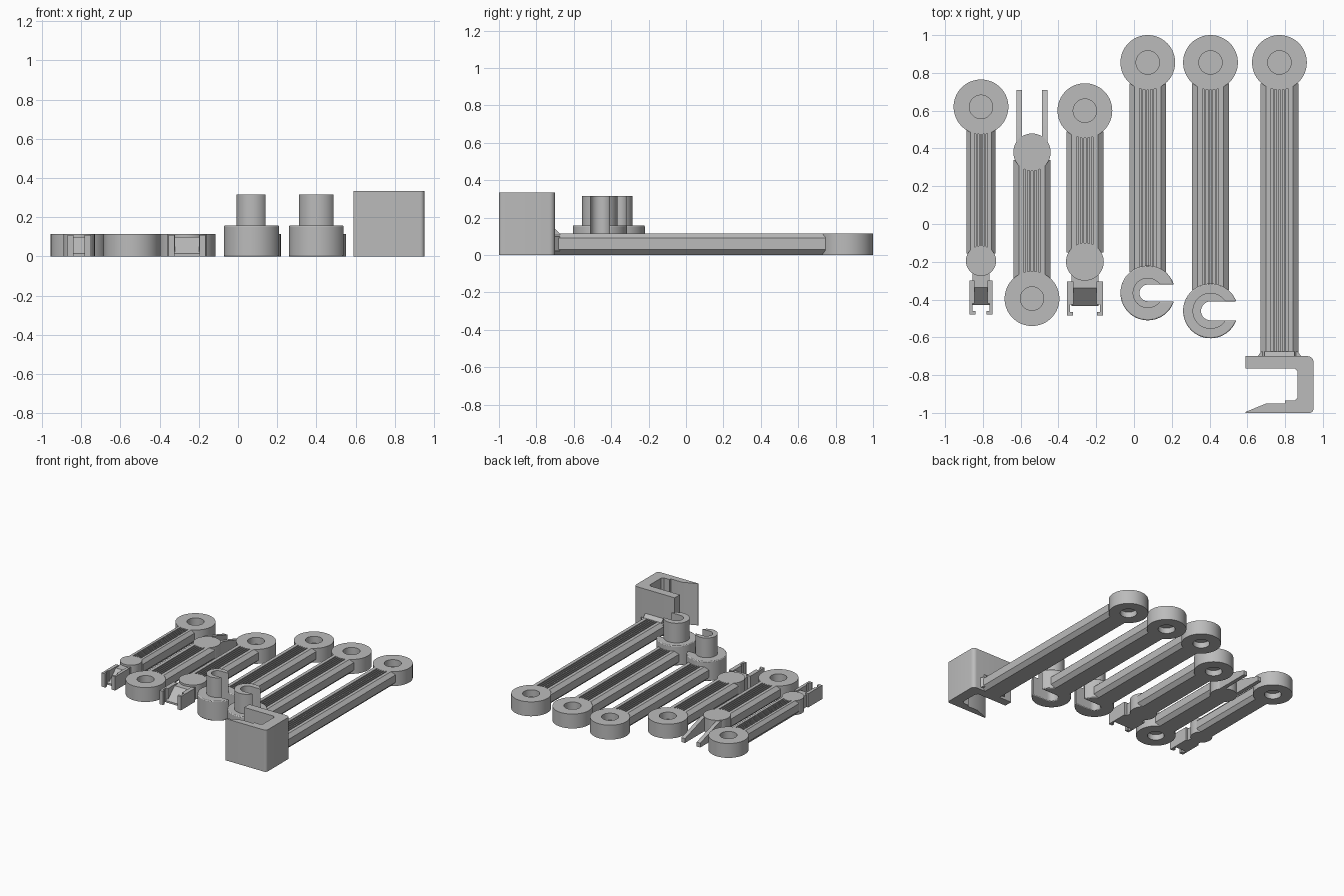
import bpy, bmesh, math
from mathutils import Vector

cube = bpy.data.objects.get("Cube")
if cube:
    bpy.data.objects.remove(cube, do_unlink=True)

grey = bpy.data.materials.new("plain_grey")
grey.use_nodes = True
COLOUR = (0.5, 0.5, 0.5, 1)
grey.diffuse_color = COLOUR
grey.node_tree.nodes["Principled BSDF"].inputs["Base Color"].default_value = COLOUR

TOP = 0.115      # height of the flat arms
RING = 0.145     # radius of the big end rings


def prism(name, points, low, high, axis="z", bevel=0):
    """Extrude a 2D outline along an axis."""
    place = {"x": lambda a, b, c: (c, a, b),
             "y": lambda a, b, c: (a, c, b),
             "z": lambda a, b, c: (a, b, c)}[axis]
    bm = bmesh.new()
    face = bm.faces.new([bm.verts.new(place(a, b, low)) for a, b in points])
    moved = bmesh.ops.extrude_face_region(bm, geom=[face])["geom"]
    step = Vector(place(0, 0, high - low))
    bmesh.ops.translate(bm, vec=step, verts=[g for g in moved if isinstance(g, bmesh.types.BMVert)])
    bmesh.ops.recalc_face_normals(bm, faces=bm.faces)
    mesh = bpy.data.meshes.new(name)
    bm.to_mesh(mesh)
    bm.free()
    return finish(name, mesh, bevel)


def finish(name, mesh, bevel=0):
    obj = bpy.data.objects.new(name, mesh)
    bpy.context.collection.objects.link(obj)
    mesh.materials.append(grey)
    if bevel:
        mod = obj.modifiers.new("soft_edge", "BEVEL")
        mod.width, mod.segments = bevel, 2
        mod.limit_method, mod.angle_limit = "ANGLE", math.radians(40)
    bpy.ops.object.select_all(action="DESELECT")
    obj.select_set(True)
    bpy.context.view_layer.objects.active = obj
    bpy.ops.object.shade_smooth_by_angle(angle=math.radians(30))
    return obj


def arc(cx, cy, r, start, end, n):
    return [(cx + r * math.cos(start + (end - start) * i / n),
             cy + r * math.sin(start + (end - start) * i / n)) for i in range(n + 1)]


def ring(name, x, y):
    """Thick disc with a round socket in both faces."""
    hole, web = 0.062, (0.045, 0.06)
    profile = [(0, web[1]), (hole, web[1]), (hole, TOP), (RING, TOP),
               (RING, 0), (hole, 0), (hole, web[0]), (0, web[0])]
    bm = bmesh.new()
    verts = [bm.verts.new((r, 0, z)) for r, z in profile]
    edges = [bm.edges.new(pair) for pair in zip(verts, verts[1:])]
    bmesh.ops.spin(bm, geom=verts + edges, cent=(0, 0, 0), axis=(0, 0, 1),
                   angle=math.tau, steps=64)
    bmesh.ops.remove_doubles(bm, verts=bm.verts, dist=0.0001)
    bmesh.ops.recalc_face_normals(bm, faces=bm.faces)
    bmesh.ops.translate(bm, vec=(x, y, 0), verts=bm.verts)
    mesh = bpy.data.meshes.new(name)
    bm.to_mesh(mesh)
    bm.free()
    return finish(name, mesh)


def arm(name, x, y0, y1, half):
    """Bevelled bar with fine grooves along its top."""
    top, base = half * 0.72, half * 0.7
    section = [(x - base, 0), (x - half, 0.03), (x - half, 0.09), (x - top, TOP)]
    count, span = 5, half
    pitch = span / count
    for i in range(count):
        left = x - span / 2 + pitch * (i + 0.25)
        right = left + pitch / 2
        section += [(left, TOP), (left, TOP - 0.012), (right, TOP - 0.012), (right, TOP)]
    section += [(x + top, TOP), (x + half, 0.09), (x + half, 0.03), (x + base, 0)]
    return prism(name, section, y0, y1, "y")


def disc(name, x, y, r):
    return prism(name, arc(x, y, r, 0, math.tau, 48)[:-1], 0, TOP)


def open_collar(name, x, y, r, slot, low, high, bevel=0):
    """C shaped collar with a round-ended slot open towards +x."""
    a = math.asin(slot / r)
    outer = arc(x, y, r, a, math.tau - a, 56)
    inner = arc(x, y, slot, math.pi * 1.5, math.pi / 2, 16)
    return prism(name, outer + inner, low, high, "z", bevel)


def snap_clip(name, x, y, half):
    """Ramped block between two hooked prongs."""
    neck = half * 0.75
    prism(name + "_ramp", [(y, 0), (y, 0.1), (y - 0.14, 0.1), (y - 0.235, 0.015), (y - 0.235, 0)],
          x - neck, x + neck, "x")
    for side, word in ((-1, "right"), (1, "left")):
        outline = [(half, -0.105), (half, -0.285), (half - 0.032, -0.285), (half - 0.032, -0.265),
                   (half - 0.016, -0.265), (half - 0.016, -0.225), (neck - 0.01, -0.225),
                   (neck - 0.01, -0.105)]
        prism(f"{name}_{word}_prong", [(x + side * a, y + b) for a, b in outline], 0, TOP - 0.005)


# Two arms that end in a snap clip
for name, x, ring_y, disc_y, half, clip in (("narrow_clip_arm", -0.81, 0.62, -0.195, 0.078, 0.06),
                                            ("wide_clip_arm", -0.26, 0.6, -0.2, 0.098, 0.095)):
    ring(name + "_ring", x, ring_y)
    arm(name, x, disc_y + half * 0.5, ring_y - 0.11, half)
    disc(name + "_knuckle", x, disc_y, half + 0.002)
    snap_clip(name + "_clip", x, disc_y, clip)

# Reversed arm that ends in a pointed fork
ring("fork_arm_ring", -0.54, -0.395)
arm("fork_arm", -0.54, -0.285, 0.34, 0.097)
disc("fork_arm_knuckle", -0.54, 0.38, 0.099)
for side, word in ((-1, "right"), (1, "left")):
    edge = -0.54 + side * 0.06
    prism(f"fork_{word}_prong", [(0.38, 0), (0.38, 0.11), (0.47, 0.11), (0.71, 0.035), (0.71, 0)],
          min(edge, edge - side * -0.015), max(edge, edge + side * 0.015), "x")
for side in (-1, 1):
    obj = bpy.data.objects["fork_left_prong" if side > 0 else "fork_right_prong"]
    # widen each prong to its full thickness about its own middle
    middle = -0.54 + side * 0.0675
    for v in obj.data.vertices:
        v.co.x = middle + side * 0.0 + (v.co.x - middle) * 2.1

# Two arms that end in an open collar with a raised tube
for name, x, end_y, tube, slot in (("small_collar_arm", 0.073, -0.365, 0.08, 0.044),
                                   ("large_collar_arm", 0.405, -0.46, 0.095, 0.05)):
    ring(name + "_ring", x, 0.855)
    arm(name, x, end_y + 0.11, 0.745, 0.097)
    open_collar(name + "_collar", x, end_y, RING, slot, 0, 0.158, 0.006)
    open_collar(name + "_tube", x, end_y, tube, slot, 0.15, 0.315)

# Long arm that ends in a hooked clamp
ring("clamp_arm_ring", 0.77, 0.855)
arm("clamp_arm", 0.77, -0.72, 0.745, 0.1)
prism("clamp_arm_flare", [(0.65, -0.705), (0.89, -0.705), (0.865, -0.675), (0.675, -0.675)], 0.02, 0.1)
prism("clamp_arm_fillet", [(-0.705, 0.1), (-0.705, 0.145), (-0.675, TOP), (-0.675, 0.1)],
      0.69, 0.85, "x")
corner_back = arc(0.92, -0.73, 0.03, math.pi / 2, 0, 6)
corner_front = arc(0.93, -0.98, 0.02, 0, -math.pi / 2, 6)
prism("clamp_hook", [(0.59, -0.7)] + corner_back + corner_front +
      [(0.59, -1.0), (0.59, -0.995), (0.7, -0.95), (0.8, -0.95), (0.8, -0.935), (0.85, -0.935),
       (0.865, -0.92), (0.865, -0.78), (0.85, -0.765), (0.59, -0.765)], 0, 0.333)
